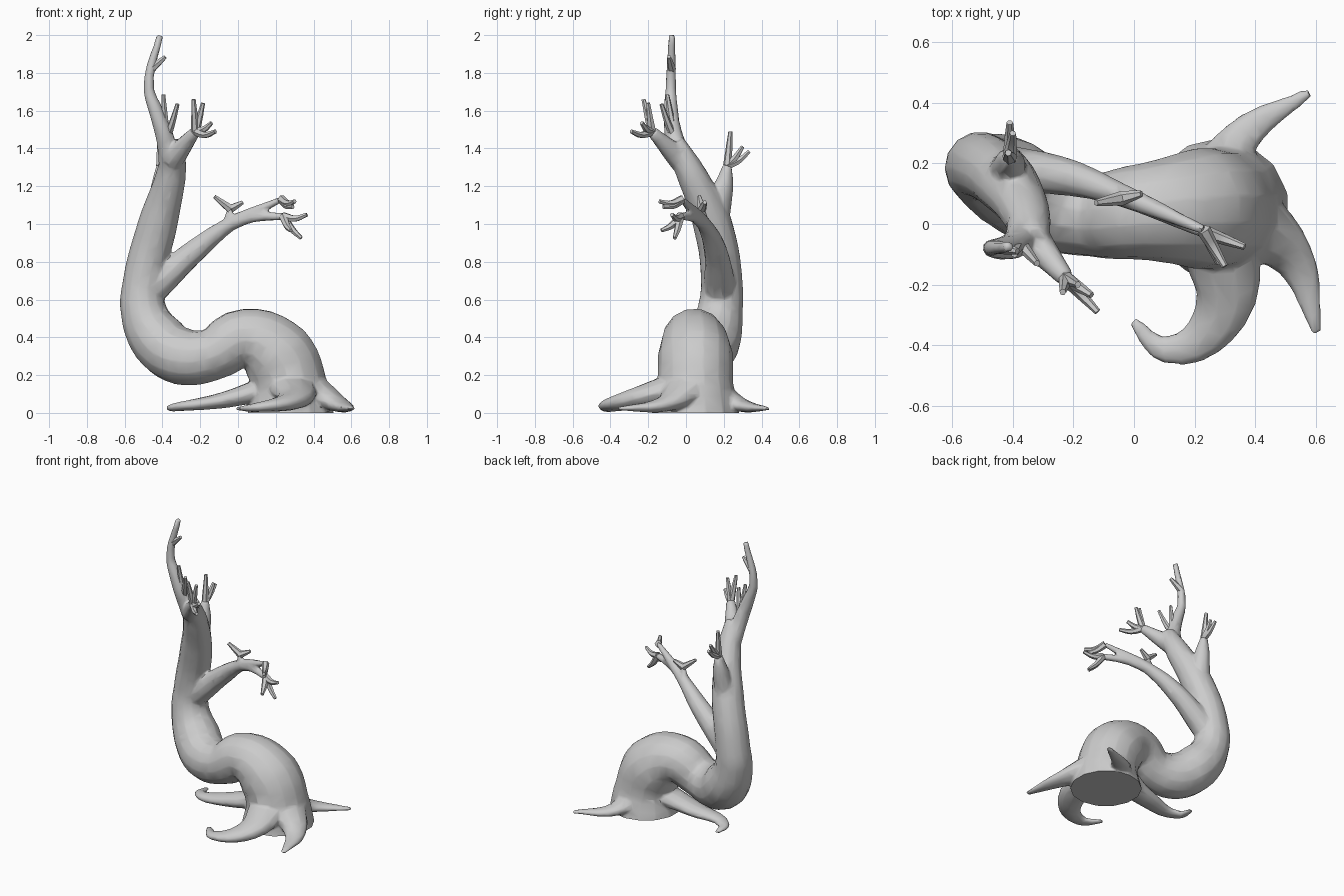
import bpy, bmesh
from mathutils import Vector

if "Cube" in bpy.data.objects:
    bpy.data.objects.remove(bpy.data.objects["Cube"])


def pick(obs):
    bpy.ops.object.select_all(action='DESELECT')
    for o in obs:
        o.select_set(True)
    bpy.context.view_layer.objects.active = obs[0]


def tube(name, pts, radii, res=3):
    """Smooth round branch through the points."""
    cu = bpy.data.curves.new(name, 'CURVE')
    cu.dimensions = '3D'
    cu.bevel_depth = 1.0
    cu.bevel_resolution = res
    cu.resolution_u = 5
    cu.use_fill_caps = True
    sp = cu.splines.new('BEZIER')
    sp.bezier_points.add(len(pts) - 1)
    for bp, p, r in zip(sp.bezier_points, pts, radii):
        bp.co = p
        bp.radius = r
        bp.handle_left_type = bp.handle_right_type = 'AUTO'
    ob = bpy.data.objects.new(name, cu)
    bpy.context.collection.objects.link(ob)
    pick([ob])
    bpy.ops.object.convert(target='MESH')
    return bpy.context.object


def steps(pts):
    return [i / (len(pts) - 1) for i in range(len(pts))]


def root(r, *pts):
    """Flattened root that thins out and sinks to the ground."""
    flat = .55
    fall = [1 - t for t in steps(pts)]
    path = [(x, y, (.022 + .12 * f ** 2.5) / flat) for (x, y), f in zip(pts, fall)]
    ob = tube("root", path, [r * f ** 1.3 + .017 for f in fall])
    for v in ob.data.vertices:
        v.co.z *= flat
    body.append(ob)


def sprout(start, *tips, sag=.12):
    """Thin twigs fanning out from one point, curving upward."""
    a = Vector(start)
    for tip in tips:
        b = Vector(tip)
        mid = (a + b) / 2
        mid.z -= sag * (b - a).xy.length
        twigs.append(tube("twig", [a, mid, b], (.024, .018, .011), 1))


def limb(r0, r1, pts, tips=(), sag=.12):
    """Evenly tapering limb with twigs at its end."""
    body.append(tube("limb", pts, [r0 + (r1 - r0) * t for t in steps(pts)]))
    sprout(pts[-1], *tips, sag=sag)


body, twigs = [], []

# Twisted trunk: rises, arches over to the left, then climbs
spine = [(.28, .05, -.04), (.27, .05, .16), (.205, .05, .305), (.03, .04, .392), (-.14, .03, .308),
         (-.3, .07, .3), (-.42, .14, .385), (-.5, .18, .54), (-.5, .19, .68), (-.425, .14, 1),
         (-.355, .03, 1.26), (-.335, -.06, 1.43)]
trunk = tube("trunk", spine, (.24, .2, .2, .16, .138, .152, .152, .122, .112, .105, .08, .055), 5)
body.append(trunk)

# Four roots
root(.12, (.28, .08), (.35, .28), (.58, .435))
root(.13, (.34, .03), (.53, -.12), (.605, -.36))
root(.125, (.28, -.02), (.285, -.3), (.11, -.415), (-.005, -.32))
root(.1, (.2, .06), (-.08, .03), (-.33, .05), (-.355, .16))

# Low limb sweeping right, its lower fork and a side spur
limb(.085, .016, [(-.44, .18, .67), (-.22, .155, .865), (-.04, .095, 1), (.23, -.02, 1.13)],
     [(.3, -.14, 1.12), (.29, -.12, 1.09)])
limb(.034, .021, [(-.08, .11, .98), (.08, .04, 1.035), (.24, -.03, 1.04)],
     [(.365, -.075, 1.05), (.335, -.06, .925), (.28, -.13, .965)])
limb(.024, .016, [(-.06, .1, 1), (-.04, .085, 1.08)], [(-.125, .07, 1.145), (.025, .1, 1.115)], sag=0)

# Back limb
limb(.08, .025, [(-.43, .14, .93), (-.41, .2, 1.2), (-.41, .22, 1.31)],
     [(-.415, .235, 1.49), (-.41, .335, 1.385), (-.4, .3, 1.41)])

# Tall spire and right-hand crown limb
limb(.06, .018, [(-.36, 0, 1.3), (-.385, -.06, 1.45), (-.435, -.08, 1.6), (-.472, -.08, 1.72), (-.413, -.075, 2)])
sprout((-.46, -.075, 1.82), (-.385, -.09, 1.885), sag=0)
sprout((-.38, -.06, 1.45), (-.395, -.1, 1.685), (-.32, -.13, 1.635))
limb(.065, .03, [(-.35, -.03, 1.34), (-.225, -.18, 1.49)],
     [(-.185, -.2, 1.64), (-.235, -.225, 1.66), (-.12, -.29, 1.49), (-.14, -.235, 1.535)])

# Fuse trunk, roots and limbs into one low-poly skin
pick(body)
bpy.context.view_layer.objects.active = trunk
bpy.ops.object.join()
fuse = trunk.modifiers.new("fuse", 'REMESH')
fuse.mode = 'VOXEL'
fuse.voxel_size = .008
trunk.modifiers.new("blend", 'SMOOTH').iterations = 7
trunk.modifiers.new("reduce", 'DECIMATE').ratio = .04
for m in ("fuse", "blend", "reduce"):
    bpy.ops.object.modifier_apply(modifier=m)

# Flat underside on the ground
bm = bmesh.new()
bm.from_mesh(trunk.data)
cut = bmesh.ops.bisect_plane(bm, geom=bm.verts[:] + bm.edges[:] + bm.faces[:],
                             plane_co=(0, 0, 0), plane_no=(0, 0, 1), clear_inner=True)
rim = [e for e in cut['geom_cut'] if isinstance(e, bmesh.types.BMEdge)]
bmesh.ops.holes_fill(bm, edges=rim, sides=0)
bmesh.ops.recalc_face_normals(bm, faces=bm.faces[:])
bm.to_mesh(trunk.data)
bm.free()

# One object for all twigs, smooth shading
pick(twigs)
bpy.ops.object.join()
twigs[0].name = "twigs"
pick([trunk, twigs[0]])
bpy.ops.object.shade_smooth_by_angle(angle=0.9)
